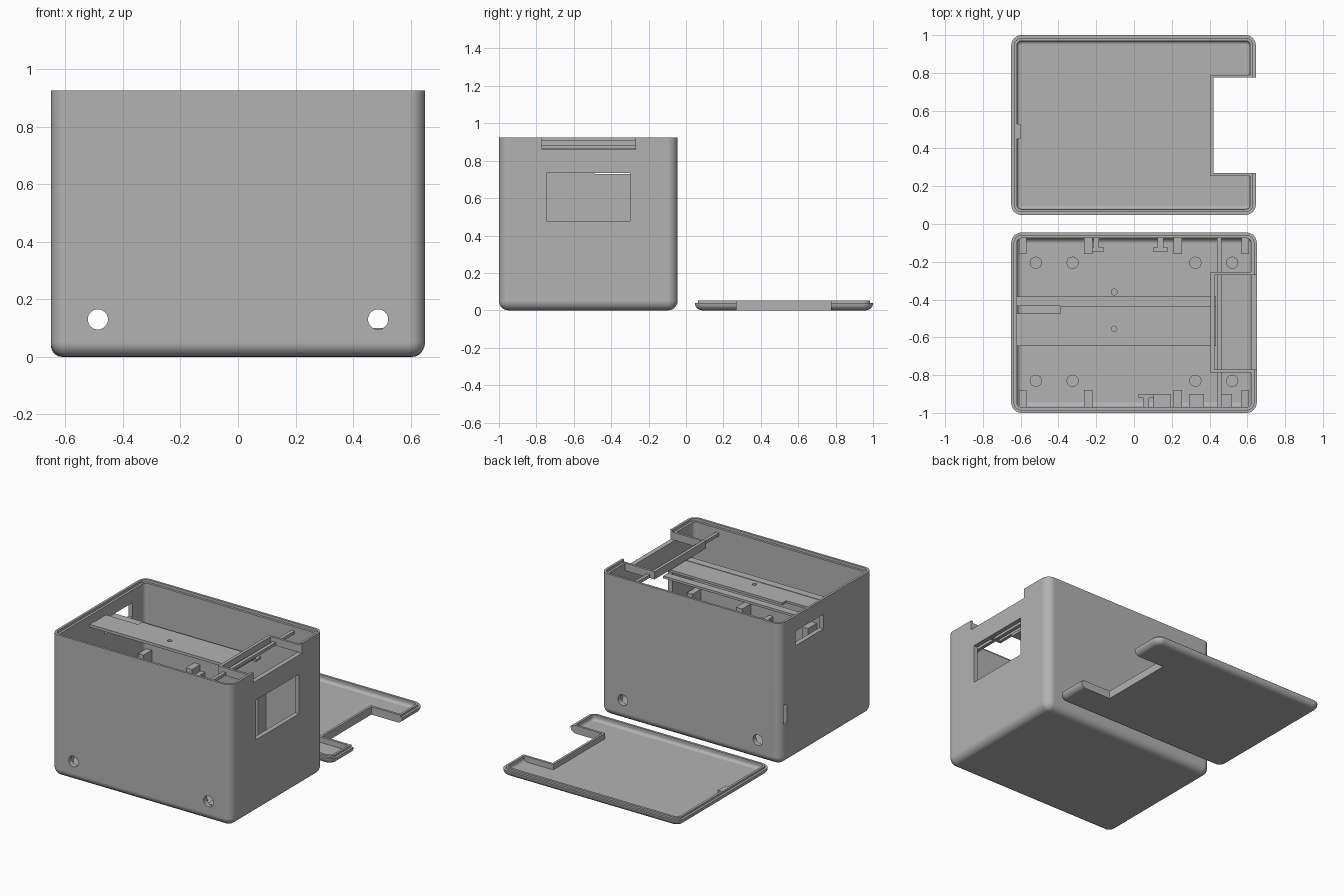
import bpy, bmesh, math
from mathutils import Matrix, Vector

if "Cube" in bpy.data.objects:
    bpy.data.objects.remove(bpy.data.objects["Cube"], do_unlink=True)

GREY = (0.45, 0.45, 0.45, 1)
grey = bpy.data.materials.new("plain_grey")
grey.use_nodes = True
grey.diffuse_color = GREY
grey.node_tree.nodes["Principled BSDF"].inputs["Base Color"].default_value = GREY


def finish(bm, name):
    bmesh.ops.recalc_face_normals(bm, faces=bm.faces)
    mesh = bpy.data.meshes.new(name)
    bm.to_mesh(mesh)
    bm.free()
    mesh.materials.append(grey)
    ob = bpy.data.objects.new(name, mesh)
    bpy.context.collection.objects.link(ob)
    return ob


def activate(ob):
    bpy.ops.object.select_all(action='DESELECT')
    ob.select_set(True)
    bpy.context.view_layer.objects.active = ob


def smooth(ob):
    activate(ob)
    bpy.ops.object.shade_smooth_by_angle(angle=math.radians(30))
    mod = ob.modifiers.new("even_normals", 'WEIGHTED_NORMAL')
    mod.keep_sharp = True


def add_box(bm, x0, x1, y0, y1, z0, z1):
    mat = Matrix.Translation(((x0 + x1) / 2, (y0 + y1) / 2, (z0 + z1) / 2))
    mat = mat @ Matrix.Diagonal((x1 - x0, y1 - y0, z1 - z0, 1))
    bmesh.ops.create_cube(bm, size=1, matrix=mat)


def add_cyl(bm, centre, radius, depth, axis='Z'):
    rot = {'Z': Matrix(), 'Y': Matrix.Rotation(math.pi / 2, 4, 'X')}[axis]
    bmesh.ops.create_cone(bm, cap_ends=True, segments=32, radius1=radius, radius2=radius,
                          depth=depth, matrix=Matrix.Translation(centre) @ rot)


def boxes(name, *sizes):
    bm = bmesh.new()
    for s in sizes:
        add_box(bm, *s)
    return finish(bm, name)


def cut(ob, bm):
    cutter = finish(bm, "cutter")
    cutter.hide_render = True
    mod = ob.modifiers.new("cut", 'BOOLEAN')
    mod.operation, mod.solver, mod.object = 'DIFFERENCE', 'EXACT', cutter
    activate(ob)
    bpy.ops.object.modifier_apply(modifier=mod.name)
    bpy.data.objects.remove(cutter, do_unlink=True)


def outline(x0, x1, y0, y1, radius, inset, notch=None, notch_inset=0):
    """Counter-clockwise rounded rectangle, with an optional notch in the +x side."""
    r = max(radius - inset, 0.012)
    x0, x1, y0, y1 = x0 + inset, x1 - inset, y0 + inset, y1 - inset
    pts = []
    for k, (cx, cy) in enumerate([(x0 + r, y0 + r), (x1 - r, y0 + r),
                                  (x1 - r, y1 - r), (x0 + r, y1 - r)]):
        if k == 2 and notch:
            nx, n0, n1 = notch
            nx, n0, n1 = nx - notch_inset, n0 - notch_inset, n1 + notch_inset
            pts += [(x1, n0), (nx, n0), (nx, n1), (x1, n1)]
        for i in range(9):
            a = math.pi + (k + i / 8) * math.pi / 2
            pts.append((cx + r * math.cos(a), cy + r * math.sin(a)))
    return pts


def tray(name, rect, radius, rings, notch=None):
    """Loft of rings (inset, notch inset, z): up the outside, over the rim, down inside."""
    bm = bmesh.new()
    loops = [[bm.verts.new((x, y, z)) for x, y in outline(*rect, radius, d, notch, n)]
             for d, n, z in rings]
    for a, b in zip(loops, loops[1:]):
        for i in range(len(a)):
            j = (i + 1) % len(a)
            bm.faces.new((a[i], a[j], b[j], b[i]))
    bm.faces.new(loops[0][::-1])
    bm.faces.new(loops[-1])
    return finish(bm, name)


def fillet(r, inset, z, notch=0):
    """Quarter round from a floor at height z out to the wall at the given inset."""
    return [(inset + r - r * math.sin(a), notch, z + r - r * math.cos(a))
            for a in [i * math.pi / 12 for i in range(7)]]


# Main case: open-topped shell with a stepped rim
H, W = 0.925, 0.65
case = tray("case_body", (-W, W, -1, -0.045), 0.055,
            fillet(0.05, 0, 0) + [(0, 0, H), (0.015, 0, H), (0.015, 0, H - 0.017),
                                  (0.03, 0, H - 0.017)] + fillet(0.03, 0.03, 0.03)[::-1])
bm = bmesh.new()
for x in (-0.487, 0.487):                                   # round holes, front and back
    add_cyl(bm, (x, -0.52, 0.13), 0.035, 1.2, 'Y')
add_box(bm, 0.6, 0.7, -0.745, -0.3, 0.477, 0.735)           # right window
add_box(bm, 0.6, 0.7, -0.77, -0.27, 0.86, 1)                # rim notch
add_box(bm, -0.7, -0.6, -0.49, -0.2, 0.73, 0.825)           # left window
add_box(bm, -0.7, -0.6, -0.112, -0.08, 0.26, 0.385)         # left slot
cut(case, bm)
smooth(case)

# Frame around the rim notch, with the rail that carries it
boxes("notch_frame", (0.405, 0.425, -0.785, -0.255, 0.86, 0.91),
      (0.425, 0.635, -0.785, -0.77, 0.86, 0.91),
      (0.425, 0.635, -0.27, -0.255, 0.86, 0.91))
boxes("frame_rail", (0.44, 0.462, -0.975, -0.07, 0.862, 0.882))

# Long shelf across the case, with a screw hole and pilot holes
shelf = boxes("shelf", (-0.39, 0.435, -0.645, -0.435, 0.835, 0.85),
              (-0.63, -0.39, -0.645, -0.475, 0.835, 0.85))
bm = bmesh.new()
for x, y in ((-0.105, -0.555), (0.025, -0.61), (0.155, -0.61)):
    add_cyl(bm, (x, y, 0.84), 0.014, 0.1)
cut(shelf, bm)
boxes("shelf_lip", (-0.63, 0.435, -0.435, -0.385, 0.81, 0.825))
boxes("shelf_strip", (-0.63, 0.435, -0.645, -0.595, 0.85, 0.853))

# Support ribs on the long walls, the same on both sides
bm = bmesh.new()
for x0, x1 in ((-0.265, -0.22), (0.21, 0.255), (0.57, 0.61), (-0.61, -0.57)):
    add_box(bm, x0, x1, -0.975, -0.88, 0.025, 0.48)
    add_box(bm, x0, x1, -0.16, -0.07, 0.025, 0.48)
finish(bm, "wall_ribs")

# Clip brackets between the ribs
bm = bmesh.new()
for x, y0, y1, bar in ((0.065, -0.975, -0.9, -0.91), (0.14, -0.14, -0.07, -0.135),
                       (-0.2, -0.14, -0.07, -0.135)):
    add_box(bm, x - 0.015, x + 0.015, y0, y1, 0.025, 0.44)
    add_box(bm, x - 0.04, x + 0.04, bar - 0.01, bar + 0.01, 0.025, 0.44)
for x0, x1 in ((0.1, 0.195), (0.29, 0.37), (0.46, 0.52)):
    add_box(bm, x0, x1, -0.975, -0.9, 0.025, 0.1)
finish(bm, "clip_brackets")

# Low round pads on the floor
bm = bmesh.new()
for x in (-0.52, -0.325, 0.325, 0.52):
    for y in (-0.205, -0.83):
        add_cyl(bm, (x, y, 0.032), 0.032, 0.012)
add_cyl(bm, (-0.105, -0.36, 0.032), 0.018, 0.012)
smooth(finish(bm, "floor_pads"))

# Lid: shallow notched tray lying upside down beside the case
lid = tray("lid", (-W, 0.645, 0.048, 1), 0.055,
           fillet(0.038, 0, 0) + [(0, 0, 0.04), (0.015, 0, 0.04), (0.015, 0, 0.052),
                                  (0.03, 0.015, 0.052)]
           + fillet(0.02, 0.03, 0.016, 0.015)[::-1],
           notch=(0.42, 0.27, 0.775))
smooth(lid)
boxes("lid_catch", (-0.632, -0.6, 0.45, 0.53, 0.03, 0.053))
